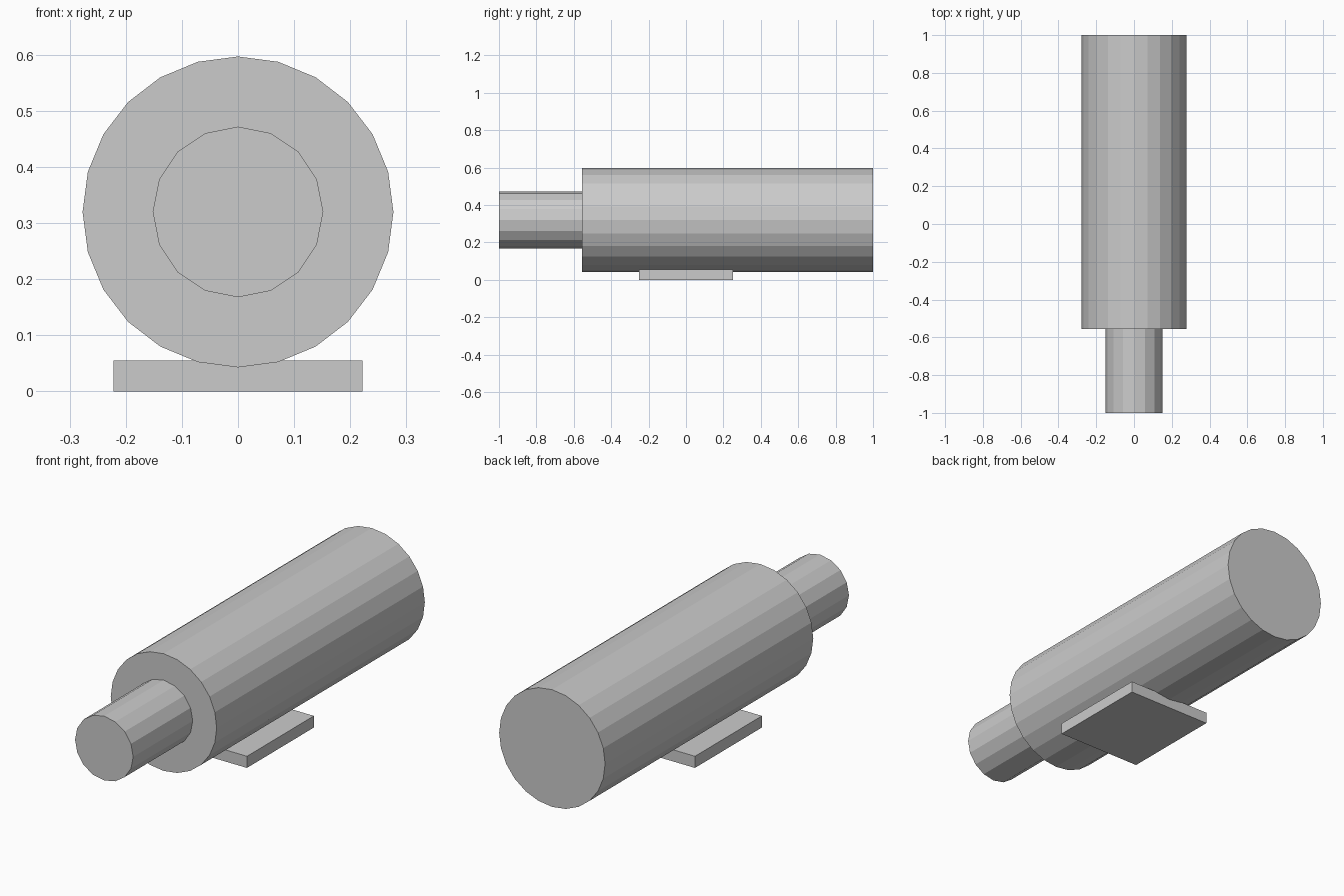
import bpy
from math import pi

cube = bpy.data.objects.get("Cube")
if cube:
    bpy.data.objects.remove(cube, do_unlink=True)

AXIS_Z = 0.32  # height of the shared cylinder axis

grey = bpy.data.materials.new("light_grey")
grey.use_nodes = True
colour = (0.6, 0.6, 0.6, 1)
grey.diffuse_color = colour
grey.node_tree.nodes["Principled BSDF"].inputs["Base Color"].default_value = colour


def finish(name):
    obj = bpy.context.object
    obj.name = name
    obj.data.materials.append(grey)
    return obj


def cylinder(name, sides, radius, y_front, y_back):
    """Flat-sided cylinder lying along y."""
    bpy.ops.mesh.primitive_cylinder_add(
        vertices=sides, radius=radius, depth=y_back - y_front,
        location=(0, (y_front + y_back) / 2, AXIS_Z), rotation=(pi / 2, 0, 0))
    return finish(name)


# Main body and the narrower shaft at the front
cylinder("main_body", 24, 0.277, -0.555, 1)
cylinder("front_shaft", 16, 0.152, -1, -0.555)

# Mounting plate under the body
bpy.ops.mesh.primitive_cube_add(size=1, location=(0, 0, 0.0275))
plate = finish("mounting_plate")
plate.scale = (0.444, 0.5, 0.055)
